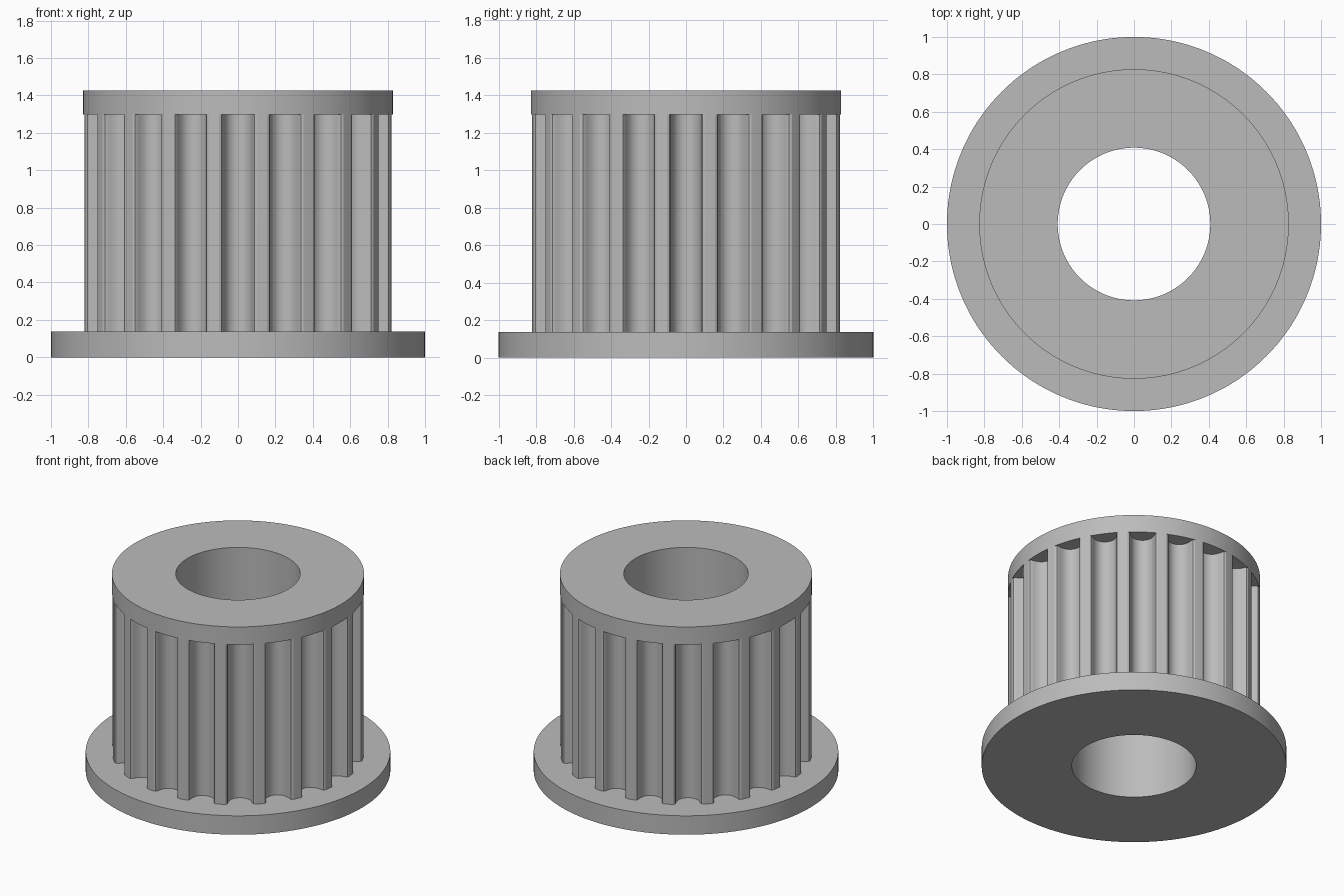
import bpy, bmesh, math

cube = bpy.data.objects.get("Cube")
if cube:
    bpy.data.objects.remove(cube)

TEETH = 20
R_BORE, R_BODY, R_FLANGE = 0.408, 0.8275, 1.0
Z_FLANGE, Z_TEETH, Z_TOP = 0.137, 1.297, 1.425

# Half of one groove section: (half width, depth), from lip to floor
half = [(0.101, 0), (0.0878, 0.005), (0.0811, 0.0177), (0.0784, 0.0323),
        (0.0741, 0.0465), (0.0684, 0.0601), (0.0612, 0.0731), (0.0485, 0.0863),
        (0.0337, 0.0958), (0.0172, 0.1016), (0, 0.1036)]
lip_y = math.sqrt(R_BODY ** 2 - half[0][0] ** 2)
section = [(-x, d) for x, d in half] + [(x, d) for x, d in reversed(half[:-1])]

# Toothed outline as (radius, angle): each groove followed by a land point
outline = []
for i in range(TEETH):
    a = 2 * math.pi * i / TEETH
    outline += [(math.hypot(x, lip_y - d), a + math.atan2(x, lip_y - d))
                for x, d in section]
    outline.append((R_BODY, a + math.pi / TEETH))

bm = bmesh.new()


def ring(z, radius=None):
    """One closed loop at height z: a circle, or the toothed outline."""
    return [bm.verts.new(((radius or r) * math.cos(a), (radius or r) * math.sin(a), z))
            for r, a in outline]


# Loft: flange, teeth, cap and bore, closed back on itself
loops = [ring(0, R_BORE), ring(0, R_FLANGE), ring(Z_FLANGE, R_FLANGE),
         ring(Z_FLANGE), ring(Z_TEETH), ring(Z_TEETH, R_BODY),
         ring(Z_TOP, R_BODY), ring(Z_TOP, R_BORE)]
n = len(outline)
for k, low in enumerate(loops):
    high = loops[(k + 1) % len(loops)]
    for i in range(n):
        j = (i + 1) % n
        bm.faces.new((low[i], low[j], high[j], high[i]))

# Lands run flush into the cap
bmesh.ops.remove_doubles(bm, verts=bm.verts[:], dist=0.0002)
bmesh.ops.recalc_face_normals(bm, faces=bm.faces[:])

mesh = bpy.data.meshes.new("toothed_pulley")
bm.to_mesh(mesh)
bm.free()
pulley = bpy.data.objects.new("toothed_pulley", mesh)
bpy.context.collection.objects.link(pulley)

# Plain grey metal
grey = bpy.data.materials.new("plain_grey")
grey.use_nodes = True
colour = (0.5, 0.5, 0.5, 1)
grey.diffuse_color = colour
grey.node_tree.nodes["Principled BSDF"].inputs["Base Color"].default_value = colour
mesh.materials.append(grey)

bpy.ops.object.select_all(action='DESELECT')
pulley.select_set(True)
bpy.context.view_layer.objects.active = pulley
bpy.ops.object.shade_smooth_by_angle(angle=math.radians(25))
